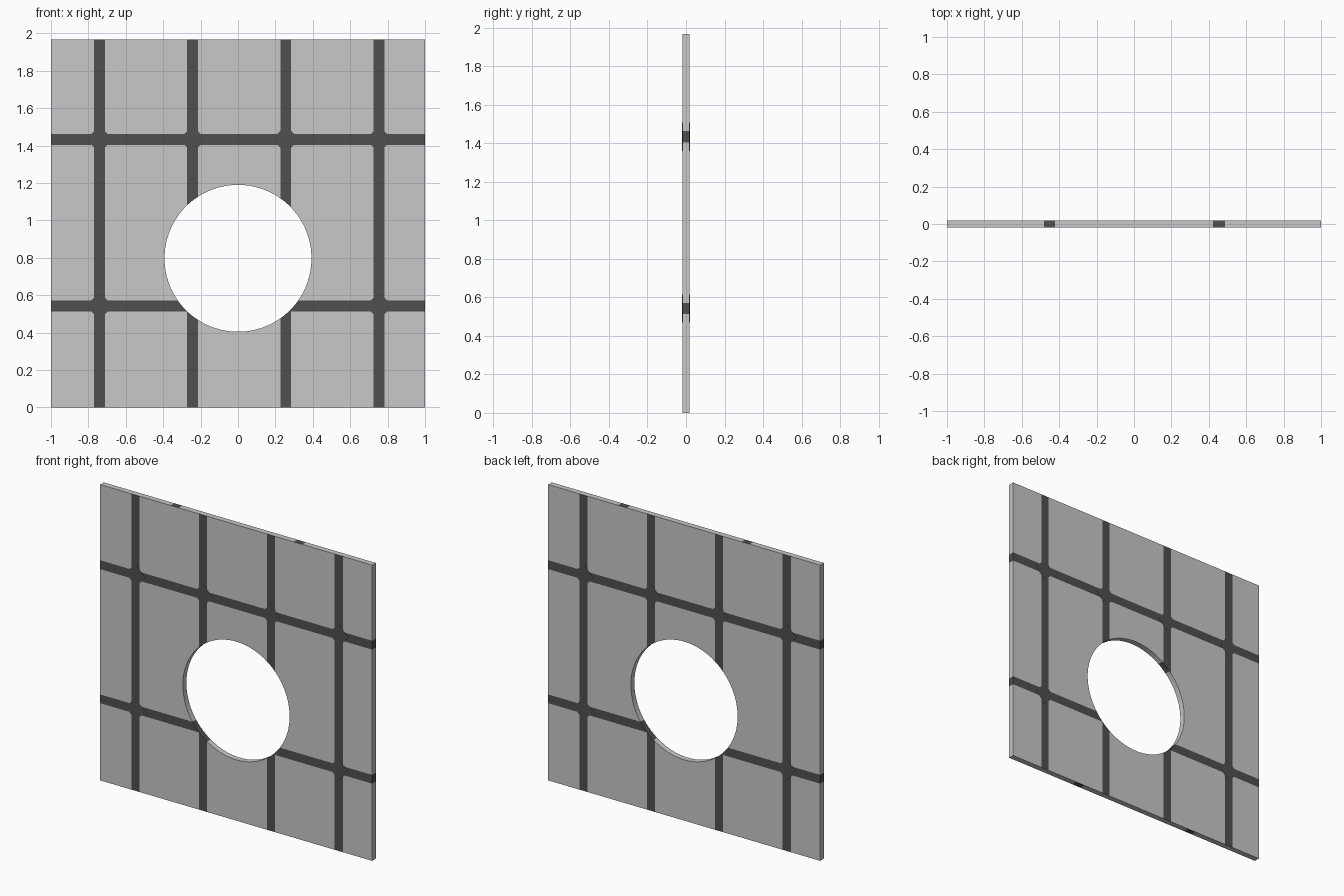
import bpy, bmesh, math

if "Cube" in bpy.data.objects:
    bpy.data.objects.remove(bpy.data.objects["Cube"])

W, H, T = 1.0, 1.966, 0.019            # half width, height, half thickness
HOLE_Z, HOLE_R = 0.797, 0.393
COLS = [(-0.77, -0.711), (-0.273, -0.214), (0.226, 0.284), (0.724, 0.784)]
BACK_COLS = [(-b, -a) for a, b in COLS]
ROWS = [(0.513, 0.571), (1.404, 1.463)]
RIM_COLS = [(-0.482, -0.422), (0.422, 0.486)]


def material(name, value):
    m = bpy.data.materials.new(name)
    m.diffuse_color = (value, value, value, 1)
    m.use_nodes = True
    m.node_tree.nodes["Principled BSDF"].inputs["Base Color"].default_value = m.diffuse_color
    return m


light = material("light grey tile", 0.58)
dark = material("dark grey strip", 0.08)


def add_object(name, bm, mats):
    me = bpy.data.meshes.new(name)
    bm.to_mesh(me)
    bm.free()
    for m in mats:
        me.materials.append(m)
    ob = bpy.data.objects.new(name, me)
    bpy.context.collection.objects.link(ob)


# Panel: quads running from the round hole out to the rectangular border
bm = bmesh.new()
corners = [math.atan2(z - HOLE_Z, x) % math.tau for x in (-W, W) for z in (0, H)]
angles = sorted([math.tau * (i + 0.5) / 64 for i in range(64)] + corners)
rings = []
for a in angles:
    c, s = math.cos(a), math.sin(a)
    reach_x = W / max(abs(c), 1e-9)
    reach_z = (H - HOLE_Z if s > 0 else HOLE_Z) / max(abs(s), 1e-9)
    r = min(reach_x, reach_z)
    rings.append([bm.verts.new((c * d, y, HOLE_Z + s * d))
                  for d, y in ((HOLE_R, -T), (r, -T), (r, T), (HOLE_R, T))])
for i, p in enumerate(rings):
    q = rings[(i + 1) % len(rings)]
    for k in range(4):
        j = (k + 1) % 4
        bm.faces.new((p[k], p[j], q[j], q[k]))
bmesh.ops.recalc_face_normals(bm, faces=bm.faces)
bm.normal_update()


def side(f):
    """Which strip layout a face belongs to."""
    n, p = f.normal, f.calc_center_median()
    if abs(n.y) > 0.9:
        return "front" if n.y < 0 else "back"
    if math.hypot(p.x, p.z - HOLE_Z) < HOLE_R + 0.001:
        return "hole"
    return "rim" if abs(n.z) > 0.9 else "end"


LAYOUT = {"front": (COLS, ROWS), "back": (BACK_COLS, ROWS),
          "hole": (COLS, ROWS), "rim": (RIM_COLS, []), "end": ([], ROWS)}

# Cut the strips into each side, then colour the faces that lie inside them
for name, (cols, rows) in LAYOUT.items():
    cuts = [((v, 0, 0), (1, 0, 0)) for c in cols for v in c]
    cuts += [((0, 0, v), (0, 0, 1)) for r in rows for v in r]
    for co, no in cuts:
        faces = [f for f in bm.faces if side(f) == name]
        edges = {e for f in faces for e in f.edges}
        verts = {v for f in faces for v in f.verts}
        bmesh.ops.bisect_plane(bm, geom=faces + list(edges) + list(verts),
                               dist=1e-5, plane_co=co, plane_no=no)
        bm.normal_update()
for f in bm.faces:
    cols, rows = LAYOUT[side(f)]
    p = f.calc_center_median()
    f.material_index = int(any(a < p.x < b for a, b in cols)
                           or any(a < p.z < b for a, b in rows))
add_object("panel", bm, [light, dark])

# Small bevelled corners where strips cross
bm = bmesh.new()
for cols, y in ((COLS, -T), (BACK_COLS, T)):
    for a, b in cols:
        for lo, hi in ROWS:
            x, z, d = (a + b) / 2, (lo + hi) / 2, 0.073
            if math.hypot(x, z - HOLE_Z) < HOLE_R + 0.02:
                continue
            ring = [bm.verts.new((x + dx * d, y - 0.001, z + dz * d))
                    for dx, dz in ((1, 0), (0, 1), (-1, 0), (0, -1))]
            f = bm.faces.new(ring)
            top = bmesh.ops.extrude_face_region(bm, geom=[f])["geom"]
            bmesh.ops.translate(bm, vec=(0, 0.002, 0), verts=[
                v for v in top if isinstance(v, bmesh.types.BMVert)])
bmesh.ops.recalc_face_normals(bm, faces=bm.faces)
add_object("strip_crossings", bm, [dark])
